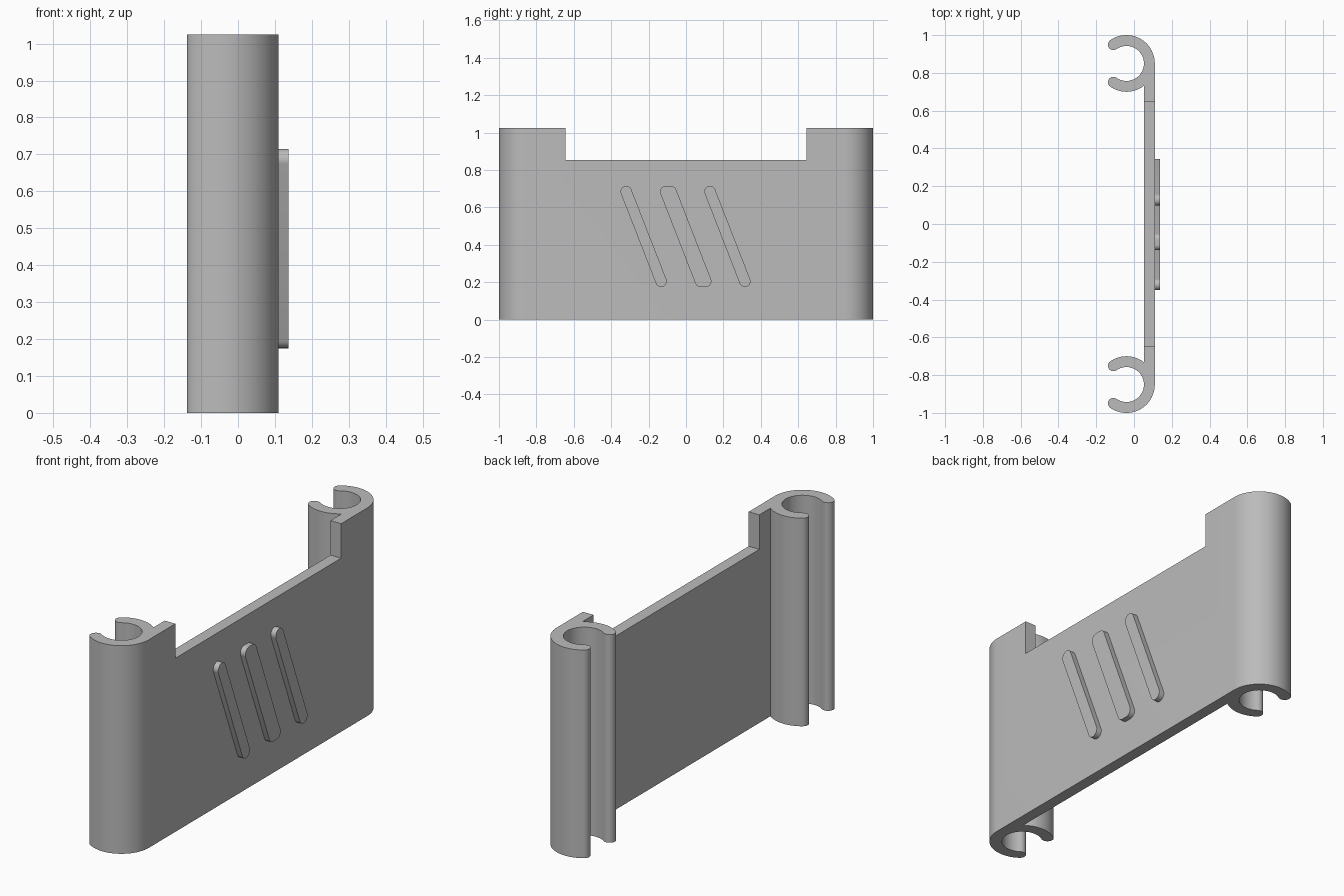
import bpy, bmesh
from math import sin, cos, radians, sqrt, degrees, acos, atan2
from mathutils import Vector

if "Cube" in bpy.data.objects:
    bpy.data.objects.remove(bpy.data.objects["Cube"])

HEIGHT, NOTCH_Z, NOTCH_Y = 1.025, 0.855, 0.645
OUTER, INNER = 0.15, 0.0925
CX, CY = -0.04, 0.85          # clip centre
MOUTH = 125                   # half angle covered by each clip

grey = bpy.data.materials.new("plain grey")
grey.use_nodes = True
grey.diffuse_color = (0.5, 0.5, 0.5, 1)
grey.node_tree.nodes["Principled BSDF"].inputs["Base Color"].default_value = (0.5, 0.5, 0.5, 1)


def arc(cx, cy, r, a0, a1, steps):
    """Points on an arc, angles in degrees."""
    angles = [radians(a0 + (a1 - a0) * i / steps) for i in range(steps + 1)]
    return [(cx + r * cos(a), cy + r * sin(a)) for a in angles]


def prism(name, outline, offset):
    """Extrude a closed 3D outline by an offset vector."""
    bm = bmesh.new()
    face = bm.faces.new([bm.verts.new(p) for p in outline])
    out = bmesh.ops.extrude_face_region(bm, geom=[face])
    moved = [g for g in out["geom"] if isinstance(g, bmesh.types.BMVert)]
    bmesh.ops.translate(bm, verts=moved, vec=Vector(offset))
    bmesh.ops.recalc_face_normals(bm, faces=bm.faces)
    mesh = bpy.data.meshes.new(name)
    bm.to_mesh(mesh)
    bm.free()
    obj = bpy.data.objects.new(name, mesh)
    bpy.context.collection.objects.link(obj)
    mesh.materials.append(grey)
    return obj


def smooth(obj):
    bpy.ops.object.select_all(action="DESELECT")
    obj.select_set(True)
    bpy.context.view_layer.objects.active = obj
    bpy.ops.object.shade_smooth_by_angle(angle=radians(35))


# Clip outline: back of panel, hooked ring with rounded lips, front of panel
mid, lip = (OUTER + INNER) / 2, (OUTER - INNER) / 2
lip_x, lip_y = mid * cos(radians(MOUTH)), mid * sin(radians(MOUTH))
join = -degrees(acos(INNER / OUTER))
half = arc(CX, CY, OUTER, join, -MOUTH, 20)
half += arc(CX + lip_x, CY - lip_y, lip, -MOUTH, -MOUTH - 180, 12)[1:-1]
half += arc(CX, CY, INNER, -MOUTH, MOUTH, 56)
half += arc(CX + lip_x, CY + lip_y, lip, MOUTH + 180, MOUTH, 12)[1:-1]
half += arc(CX, CY, OUTER, MOUTH, 0, 32)
outline = half + [(x, -y) for x, y in reversed(half)]
panel = prism("clip_panel", [(x, y, 0) for x, y in outline], (0, 0, HEIGHT))

# Wide notch along the top edge of the panel
cutter = prism("notch_cutter", [(0, -NOTCH_Y, NOTCH_Z), (0.2, -NOTCH_Y, NOTCH_Z),
                                (0.2, NOTCH_Y, NOTCH_Z), (0, NOTCH_Y, NOTCH_Z)], (0, 0, 0.4))
cutter.hide_render = True
mod = panel.modifiers.new("notch", "BOOLEAN")
mod.operation, mod.solver, mod.object = "DIFFERENCE", "EXACT", cutter
bpy.context.view_layer.objects.active = panel
bpy.ops.object.modifier_apply(modifier=mod.name)
bpy.data.objects.remove(cutter)
smooth(panel)

# Three slanted raised ribs, the middle one slightly wider
R, TOP, BOTTOM, LEAN = 0.03, 0.685, 0.205, 0.187
side = degrees(atan2(LEAN, TOP - BOTTOM))
for name, y, extra in (("left_rib", -0.32, 0), ("middle_rib", -0.109, 0.028), ("right_rib", 0.128, 0)):
    pts = arc(y + extra, TOP, R, side, 90, 8)
    pts += arc(y, TOP, R, 90, 180 + side, 8)[0 if extra else 1:]
    pts += arc(y + LEAN, BOTTOM, R, 180 + side, 270, 8)
    pts += arc(y + LEAN + extra, BOTTOM, R, 270, 360 + side, 8)[0 if extra else 1:]
    smooth(prism(name, [(0.1, py, pz) for py, pz in pts], (0.037, 0, 0)))
